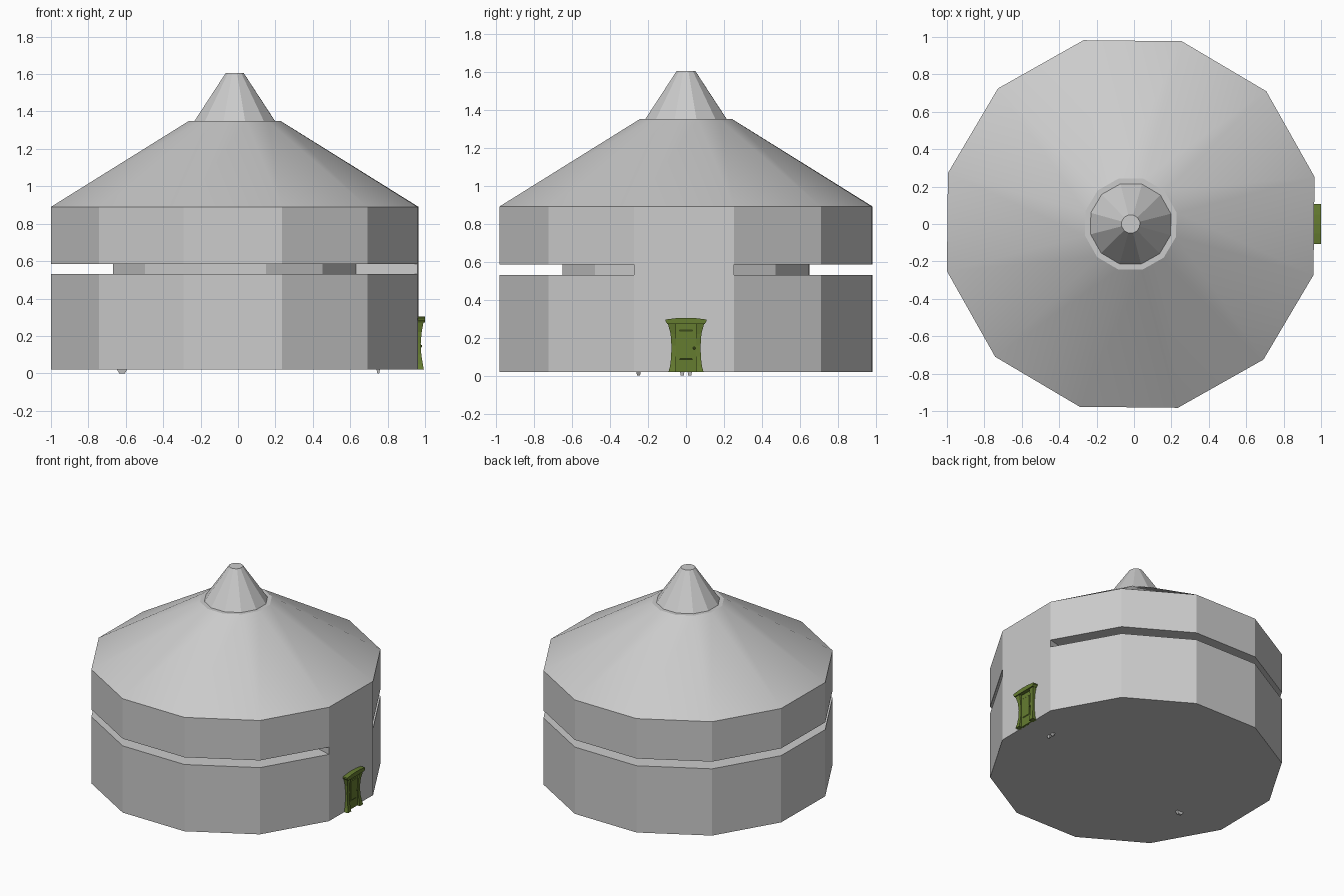
import bpy, bmesh
from math import cos, sin, radians

if "Cube" in bpy.data.objects:
    bpy.data.objects.remove(bpy.data.objects["Cube"])

SIDES, TURN, CX = 12, radians(14.4), -0.0175

green = bpy.data.materials.new("door_green")
green.diffuse_color = (0.13, 0.20, 0.03, 1)
green.use_nodes = True
green.node_tree.nodes["Principled BSDF"].inputs["Base Color"].default_value = green.diffuse_color


def finish(name, bm, mat=None):
    bmesh.ops.recalc_face_normals(bm, faces=bm.faces)
    me = bpy.data.meshes.new(name)
    bm.to_mesh(me)
    bm.free()
    ob = bpy.data.objects.new(name, me)
    bpy.context.collection.objects.link(ob)
    if mat:
        me.materials.append(mat)
    return ob


def ring(bm, r, z):
    return [bm.verts.new((CX + r * cos(TURN + i * 2 * 3.14159265 / SIDES),
                          r * sin(TURN + i * 2 * 3.14159265 / SIDES), z))
            for i in range(SIDES)]


def strip(bm, a, b, skip=()):
    n = len(a)
    for i in range(n):
        if i not in skip:
            j = (i + 1) % n
            bm.faces.new((a[i], a[j], b[j], b[i]))


def loft(name, sections, mat):
    """Rectangular sections (z, x0, x1, y0, y1) skinned upwards."""
    bm = bmesh.new()
    rows = [[bm.verts.new(p) for p in ((x0, y0, z), (x1, y0, z), (x1, y1, z), (x0, y1, z))]
            for z, x0, x1, y0, y1 in sections]
    for a, b in zip(rows, rows[1:]):
        strip(bm, a, b)
    bm.faces.new(rows[0])
    bm.faces.new(rows[-1])
    return finish(name, bm, mat)


# Twelve-sided wall with a recessed window slit on every side but the door side
R, CORE, DOOR = 1.0145, 0.672, 11
bm = bmesh.new()
base, sill, lintel, eave = [ring(bm, R, z) for z in (0.02, 0.53, 0.585, 0.89)]
core_lo, core_hi = ring(bm, CORE, 0.53), ring(bm, CORE, 0.585)
bm.faces.new(base)
strip(bm, base, sill)
strip(bm, lintel, eave)
for a, b in ((sill, core_lo), (core_lo, core_hi), (core_hi, lintel)):
    strip(bm, a, b, skip=(DOOR,))
bm.faces.new((sill[DOOR], sill[0], lintel[0], lintel[DOOR]))
for i in (DOOR, 0):
    bm.faces.new((sill[i], core_lo[i], core_hi[i], lintel[i]))
finish("wall", bm)

# Smooth conical roof with a flat top
bm = bmesh.new()
low, high = ring(bm, R, 0.89), ring(bm, 0.252, 1.35)
strip(bm, low, high)
bm.faces.new(high)
roof = finish("roof", bm)
bpy.context.view_layer.objects.active = roof
roof.select_set(True)
bpy.ops.object.shade_smooth_by_angle(angle=radians(25))

# Faceted spire
bm = bmesh.new()
low, high = ring(bm, 0.225, 1.345), ring(bm, 0.05, 1.605)
strip(bm, low, high)
bm.faces.new(high)
finish("spire", bm)

# Door posts, waisted in width and depth
POST = [(0.02, 0.994, 0.092), (0.05, 0.988, 0.084), (0.10, 0.980, 0.078),
        (0.16, 0.977, 0.077), (0.22, 0.982, 0.081), (0.275, 0.992, 0.096)]
for side, s in (("left", -1), ("right", 1)):
    loft("door_post_" + side,
         [(z, 0.955, x, s * 0.052, s * y) for z, x, y in POST], green)

# Door leaf with raised panel and knob
loft("door_leaf", [(z, 0.955, 0.972, -0.053, 0.053) for z in (0.02, 0.275)], green)
loft("door_panel", [(0.085, 0.96, 0.972, -0.036, 0.036), (0.09, 0.96, 0.976, -0.032, 0.032),
                    (0.235, 0.96, 0.976, -0.032, 0.032), (0.24, 0.96, 0.972, -0.036, 0.036)], green)
bm = bmesh.new()
bmesh.ops.create_icosphere(bm, subdivisions=1, radius=0.008)
bmesh.ops.translate(bm, verts=bm.verts, vec=(0.978, 0.043, 0.145))
finish("door_knob", bm, green)

# Cornice with a gently arched top
bm = bmesh.new()
outline = [(-0.098, 0.272), (0.098, 0.272), (0.108, 0.286), (0.107, 0.296),
           (0.05, 0.303), (0, 0.305), (-0.05, 0.303), (-0.107, 0.296), (-0.108, 0.286)]
back = [bm.verts.new((0.955, y, z)) for y, z in outline]
front = [bm.verts.new((1.0, y, z)) for y, z in outline]
strip(bm, back, front)
bm.faces.new(back)
bm.faces.new(front)
finish("door_cornice", bm, green)

# Small studs under the floor
for i, (x, y, w) in enumerate([(0.75, -0.02, 0.01), (0.75, 0.02, 0.01), (-0.62, -0.25, 0.03)]):
    loft(f"floor_stud_{i}", [(0.0, x - w / 2, x + w / 2, y - 0.008, y + 0.008),
                             (0.025, x - w, x + w, y - 0.012, y + 0.012)], None)
